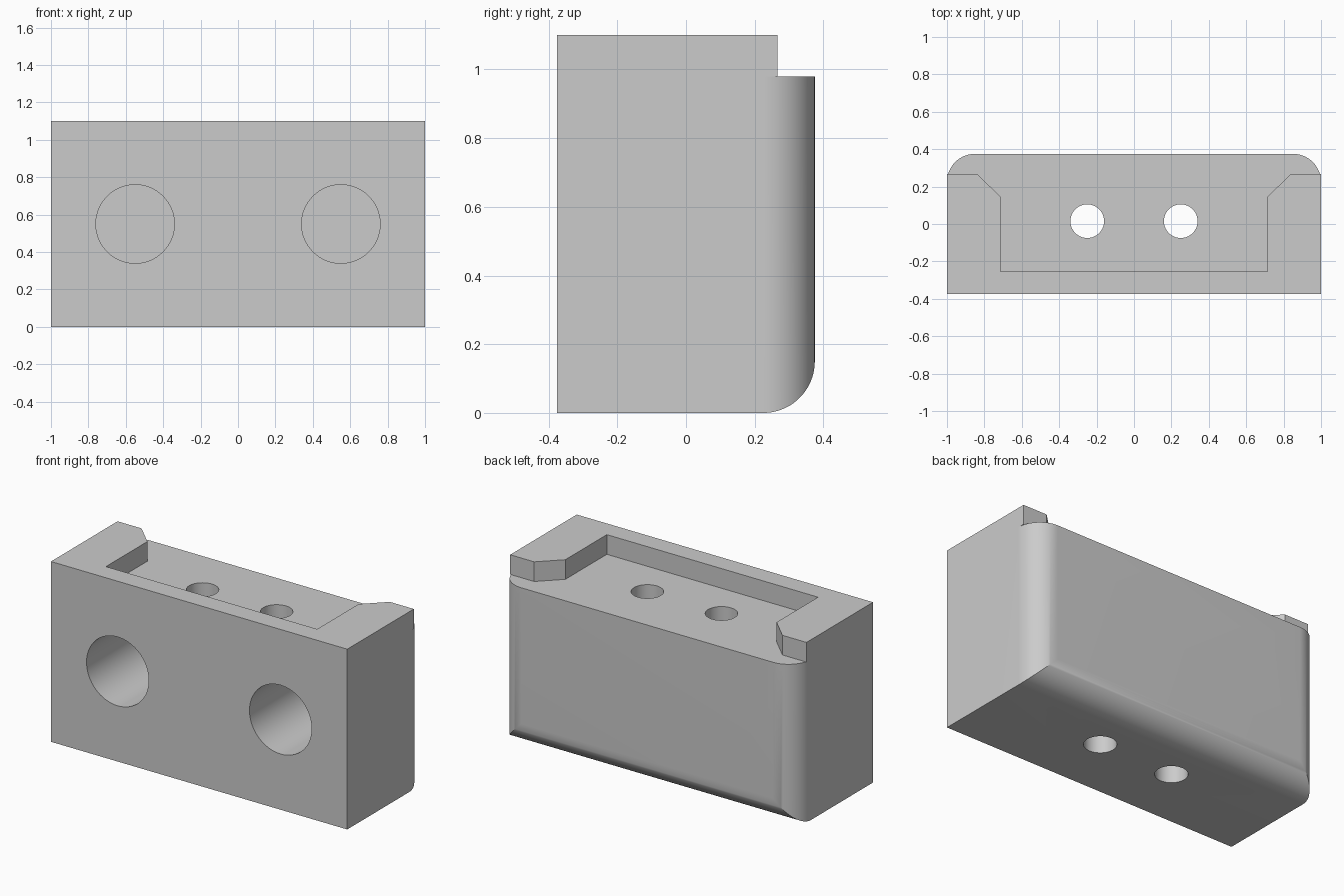
import bpy
import bmesh
from math import pi, sin, cos, radians
from mathutils import Matrix

cube = bpy.data.objects.get("Cube")
if cube:
    bpy.data.objects.remove(cube, do_unlink=True)

HALF_X, HALF_Y, TOP, FLOOR, R = 1.0, 0.375, 1.1, 0.98, 0.15

grey = bpy.data.materials.new("plain grey")
grey.use_nodes = True
grey.diffuse_color = (0.6, 0.6, 0.6, 1)
grey.node_tree.nodes["Principled BSDF"].inputs["Base Color"].default_value = (0.6, 0.6, 0.6, 1)


def make_object(name, bm):
    bmesh.ops.recalc_face_normals(bm, faces=bm.faces)
    mesh = bpy.data.meshes.new(name)
    bm.to_mesh(mesh)
    bm.free()
    mesh.materials.append(grey)
    obj = bpy.data.objects.new(name, mesh)
    bpy.context.collection.objects.link(obj)
    return obj


def prism(name, points, direction):
    """Extrude a closed outline of 3D points along a vector."""
    bm = bmesh.new()
    face = bm.faces.new([bm.verts.new(p) for p in points])
    result = bmesh.ops.extrude_face_region(bm, geom=[face], use_keep_orig=True)
    verts = [v for v in result["geom"] if isinstance(v, bmesh.types.BMVert)]
    bmesh.ops.translate(bm, verts=verts, vec=direction)
    return make_object(name, bm)


def cylinder(name, radius, depth, matrix):
    bm = bmesh.new()
    bmesh.ops.create_cone(bm, cap_ends=True, segments=64, radius1=radius,
                          radius2=radius, depth=depth, matrix=matrix)
    return make_object(name, bm)


def boolean(obj, cutter, operation):
    mod = obj.modifiers.new(operation.title(), "BOOLEAN")
    mod.operation = operation
    mod.solver = "EXACT"
    mod.object = cutter
    bpy.context.view_layer.objects.active = obj
    bpy.ops.object.modifier_apply(modifier=mod.name)
    bpy.data.objects.remove(cutter, do_unlink=True)


def arc(cx, cy, start, steps=20):
    """Quarter circle of radius R, counter-clockwise."""
    angles = [start + pi / 2 * i / steps for i in range(steps + 1)]
    return [(cx + R * cos(a), cy + R * sin(a)) for a in angles]


# Main block: plan with rounded back corners
plan = [(-HALF_X, -HALF_Y), (HALF_X, -HALF_Y)]
plan += arc(HALF_X - R, HALF_Y - R, 0) + arc(R - HALF_X, HALF_Y - R, pi / 2)
body = prism("block", [(x, y, 0) for x, y in plan], (0, 0, FLOOR))

# Side profile with rounded lower back edge
side = [(-1, 0)] + arc(HALF_Y - R, R, -pi / 2) + [(HALF_Y, 2), (-1, 2)]
boolean(body, prism("side_profile", [(-2, y, z) for y, z in side], (4, 0, 0)), "INTERSECT")

# Raised U-shaped rim with chamfered ends
half = [(HALF_X, -HALF_Y), (HALF_X, 0.267), (0.838, 0.267), (0.713, 0.145), (0.713, -0.255)]
rim = half + [(-x, y) for x, y in reversed(half)]
boolean(body, prism("rim", [(x, y, FLOOR) for x, y in rim], (0, 0, TOP - FLOOR)), "UNION")

# Two blind front bores and two narrow vertical through holes
for s in (-1, 1):
    front = Matrix.Translation((s * 0.55, -HALF_Y, 0.55)) @ Matrix.Rotation(pi / 2, 4, "X")
    boolean(body, cylinder("front_bore", 0.21, 1.1, front), "DIFFERENCE")
    down = Matrix.Translation((s * 0.25, 0.015, 0.5))
    boolean(body, cylinder("bolt_hole", 0.09, 2, down), "DIFFERENCE")

# Smooth curved faces, keep crisp edges
bpy.ops.object.select_all(action="DESELECT")
body.select_set(True)
bpy.context.view_layer.objects.active = body
bpy.ops.object.shade_smooth_by_angle(angle=radians(25))
